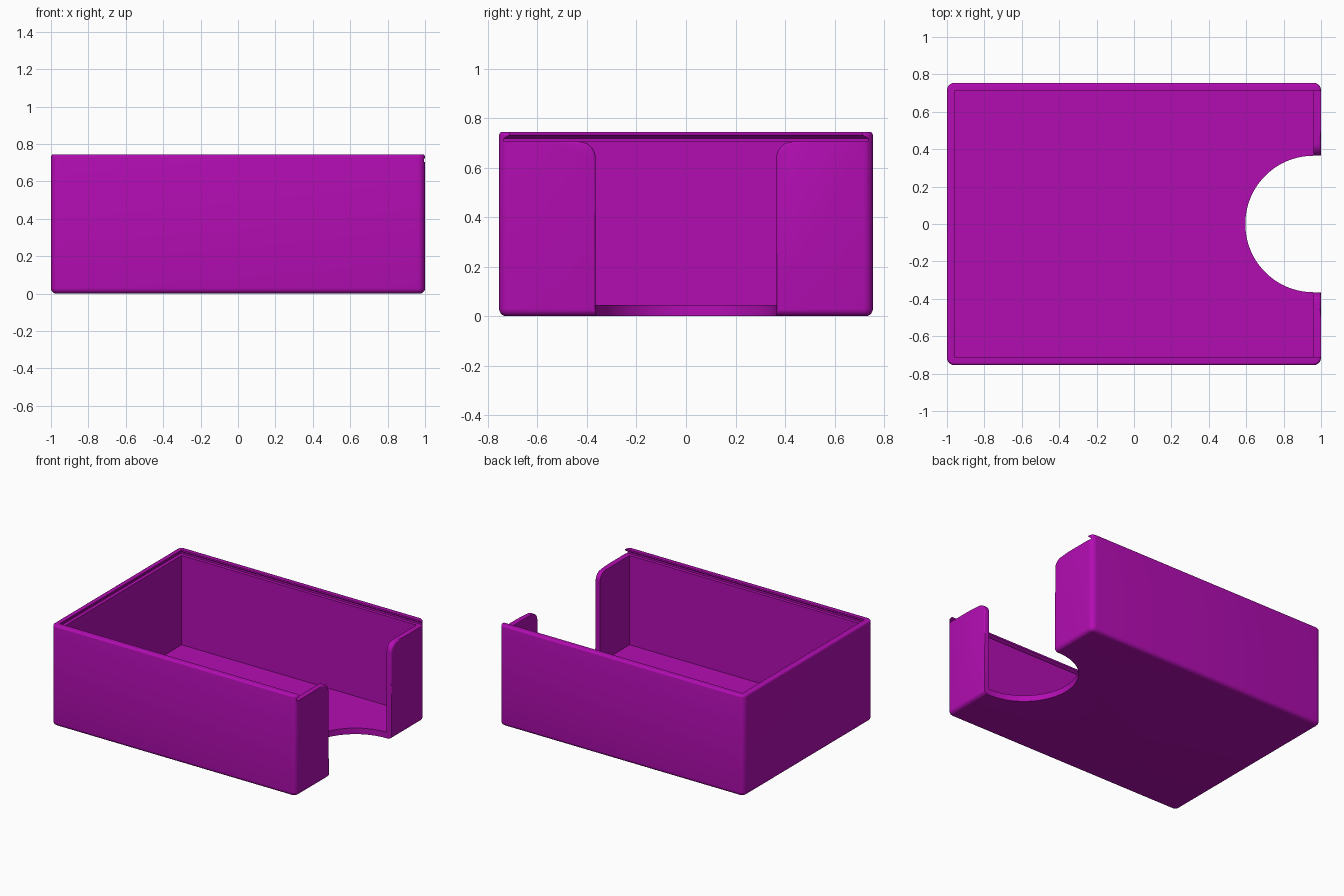
import bpy, bmesh, math

if "Cube" in bpy.data.objects:
    bpy.data.objects.remove(bpy.data.objects["Cube"])

L, W, H = 1.0, 0.755, 0.745      # half length, half width, height
WALL, FLOOR = 0.04, 0.045
LEDGE = 0.705                    # top of the open end wall
R = 0.365                        # thumb notch radius

purple = bpy.data.materials.new("purple plastic")
purple.diffuse_color = (0.45, 0.004, 0.45, 1)
purple.use_nodes = True
purple.node_tree.nodes["Principled BSDF"].inputs["Base Color"].default_value = purple.diffuse_color


def finish(bm, name):
    bmesh.ops.recalc_face_normals(bm, faces=bm.faces)
    me = bpy.data.meshes.new(name)
    bm.to_mesh(me)
    bm.free()
    ob = bpy.data.objects.new(name, me)
    bpy.context.collection.objects.link(ob)
    me.materials.append(purple)
    return ob


def prism(name, pts, offset):
    """Extrude a closed 3D outline along an offset vector."""
    bm = bmesh.new()
    f = bm.faces.new([bm.verts.new(p) for p in pts])
    ext = bmesh.ops.extrude_face_region(bm, geom=[f])["geom"]
    bmesh.ops.translate(bm, vec=offset,
                        verts=[v for v in ext if isinstance(v, bmesh.types.BMVert)])
    return finish(bm, name)


def bevel(bm, test, offset, seg):
    bmesh.ops.bevel(bm, geom=[e for e in bm.edges if test(*e.verts)], offset=offset,
                    segments=seg, profile=0.5, affect='EDGES')


# Outer shell block with rounded corners, bottom and rim
bm = bmesh.new()
bmesh.ops.create_cube(bm, size=1)
for v in bm.verts:
    v.co = (v.co.x * 2 * L, v.co.y * 2 * W, (v.co.z + 0.5) * H)
bevel(bm, lambda a, b: abs(a.co.z - b.co.z) > 0.1, 0.04, 6)
bevel(bm, lambda a, b: max(a.co.z, b.co.z) < 1e-5, 0.03, 5)
bevel(bm, lambda a, b: min(a.co.z, b.co.z) > H - 1e-5, 0.014, 4)
box = finish(bm, "box_tray")

# Main cavity
x, y = L - WALL, W - 0.043
cavity = prism("cavity_cutter", [(-x, -y, FLOOR), (x, -y, FLOOR), (x, y, FLOOR), (-x, y, FLOOR)],
               (0, 0, 1))

# Sliding lid groove: undercut in three walls, open at the right end
levels = [(LEDGE, 0.024), (0.718, 0.024), (0.733, 0.0), (0.8, 0.0)]
bm = bmesh.new()
rings = []
for z, d in levels:
    rings.append([bm.verts.new(p) for p in
                  [(-x - d, -y - d, z), (1.2, -y - d, z), (1.2, y + d, z), (-x - d, y + d, z)]])
for lo, hi in zip(rings, rings[1:]):
    for i in range(4):
        bm.faces.new([lo[i], lo[(i + 1) % 4], hi[(i + 1) % 4], hi[i]])
bm.faces.new(rings[0])
bm.faces.new(rings[-1])
groove = finish(bm, "lid_groove_cutter")

# Round thumb notch through floor
N = 48
arc = [math.pi / 2 + math.pi * i / N for i in range(N + 1)]
notch = prism("notch_cutter",
              [(0.96 + R * math.cos(a), R * math.sin(a), -0.1) for a in arc]
              + [(1.2, -R, -0.1), (1.2, R, -0.1)], (0, 0, 0.5))

# End wall opening, flaring out at its top corners
r, quarter = 0.065, [math.pi / 2 * i / 8 for i in range(9)]
side = [(R + r - r * math.cos(a), LEDGE - r + r * math.sin(a)) for a in quarter]
half = [(R, 0.3)] + side + [(R + r, 0.72)]
opening = prism("opening_cutter",
                [(0.9, a, b) for a, b in half] + [(0.9, -a, b) for a, b in reversed(half)],
                (0.3, 0, 0))

for cutter in (cavity, groove, notch, opening):
    m = box.modifiers.new(cutter.name, 'BOOLEAN')
    m.operation, m.solver, m.object = 'DIFFERENCE', 'EXACT', cutter
bpy.context.view_layer.update()
cut_mesh = bpy.data.meshes.new_from_object(
    box.evaluated_get(bpy.context.evaluated_depsgraph_get()))
box.modifiers.clear()
box.data = cut_mesh
for cutter in (cavity, groove, notch, opening):
    bpy.data.objects.remove(cutter)

# Soften the outer edges of the opening
bm = bmesh.new()
bm.from_mesh(cut_mesh)
bmesh.ops.remove_doubles(bm, verts=bm.verts, dist=1e-5)
bmesh.ops.dissolve_limit(bm, angle_limit=0.002, verts=bm.verts, edges=bm.edges)


def lip(a, b):
    return all(v.co.x > L - 1e-4 and R - 1e-3 < abs(v.co.y) < R + r + 1e-3
               and 0.02 < v.co.z < LEDGE + 1e-4 for v in (a, b)) and a.co.y * b.co.y > 0


bevel(bm, lip, 0.012, 3)
bm.to_mesh(cut_mesh)
bm.free()

bpy.context.view_layer.objects.active = box
box.select_set(True)
bpy.ops.object.shade_smooth_by_angle(angle=math.radians(32))
